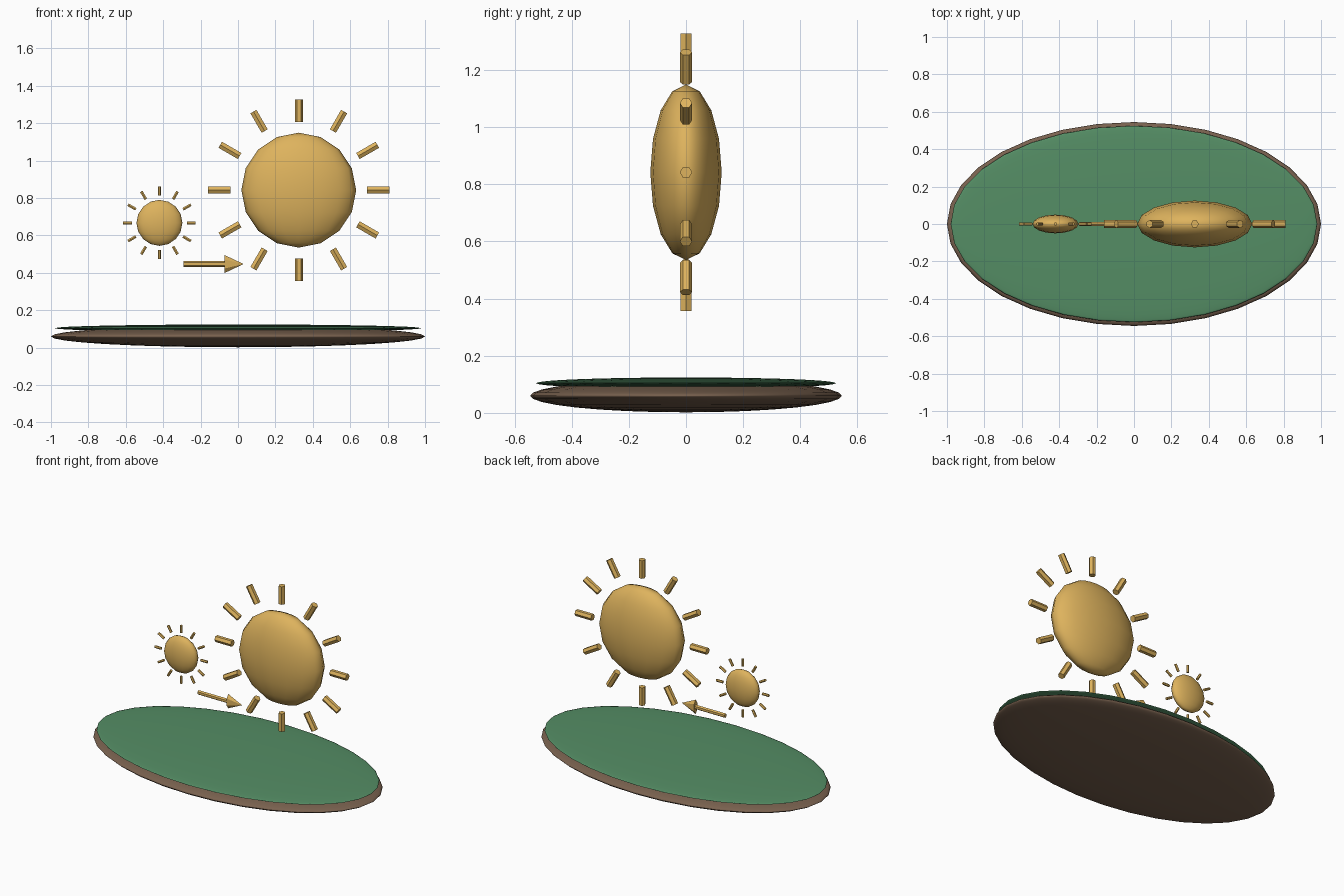
import bpy
import math
from mathutils import Vector, Matrix

if "Cube" in bpy.data.objects:
    bpy.data.objects.remove(bpy.data.objects["Cube"])


def material(name, color):
    m = bpy.data.materials.new(name)
    m.diffuse_color = (*color, 1)
    m.use_nodes = True
    m.node_tree.nodes["Principled BSDF"].inputs["Base Color"].default_value = m.diffuse_color
    return m


GOLD = material("gold", (0.73, 0.45, 0.11))
GREEN = material("green", (0.09, 0.27, 0.13))
BROWN = material("brown", (0.19, 0.12, 0.077))


def finish(name, mat, smooth):
    ob = bpy.context.object
    ob.name = name
    ob.data.materials.append(mat)
    if smooth:
        bpy.ops.object.shade_smooth()
    return ob


def ellipsoid(name, loc, radii, mat, segments, rings):
    bpy.ops.mesh.primitive_uv_sphere_add(segments=segments, ring_count=rings, radius=1, location=loc)
    ob = finish(name, mat, True)
    ob.scale = radii
    return ob


def rod(name, a, b, r1, r2, mat, sides=6, spin=0.0, flat=1.0):
    """Prism or cone from a to b, flattened along y."""
    a, b = Vector(a), Vector(b)
    d = b - a
    bpy.ops.mesh.primitive_cone_add(vertices=sides, radius1=r1, radius2=r2, depth=d.length)
    ob = finish(name, mat, False)
    ob.data.transform(Matrix.Rotation(spin, 4, 'Z'))
    ob.data.transform(Matrix.Rotation(math.atan2(d.x, d.z), 4, 'Y'))
    ob.location = (a + b) / 2
    ob.scale.y = flat
    return ob


def sun(name, x, z, s):
    # flattened disc with twelve rays around it
    ellipsoid(name + "_disc", (x, 0, z), (0.307 * s, 0.125 * s, 0.307 * s), GOLD, 16, 8)
    c = Vector((x, 0, z))
    for i in range(12):
        t = math.radians(30 * i)
        d = Vector((math.sin(t), 0, math.cos(t)))
        spin = math.pi / 6 if i % 6 == 0 else 0
        rod(f"{name}_ray_{i + 1}", c + d * 0.365 * s, c + d * 0.485 * s,
            0.0215 * s, 0.0215 * s, GOLD, spin=spin)


# oval base with green top
ellipsoid("base", (0, 0, 0.06), (1.0, 0.545, 0.058), BROWN, 32, 16)
ellipsoid("grass", (0, 0, 0.104), (0.98, 0.525, 0.02), GREEN, 32, 16)

# small and large suns
sun("small_sun", -0.42, 0.667, 0.4)
sun("large_sun", 0.325, 0.842, 1.0)

# arrow pointing from small to large
rod("arrow_shaft", (-0.292, 0, 0.447), (-0.068, 0, 0.447), 0.015, 0.015, GOLD, spin=math.pi / 6, flat=0.8)
rod("arrow_head", (-0.072, 0, 0.447), (0.03, 0, 0.447), 0.048, 0, GOLD, spin=math.pi / 6, flat=0.4)
